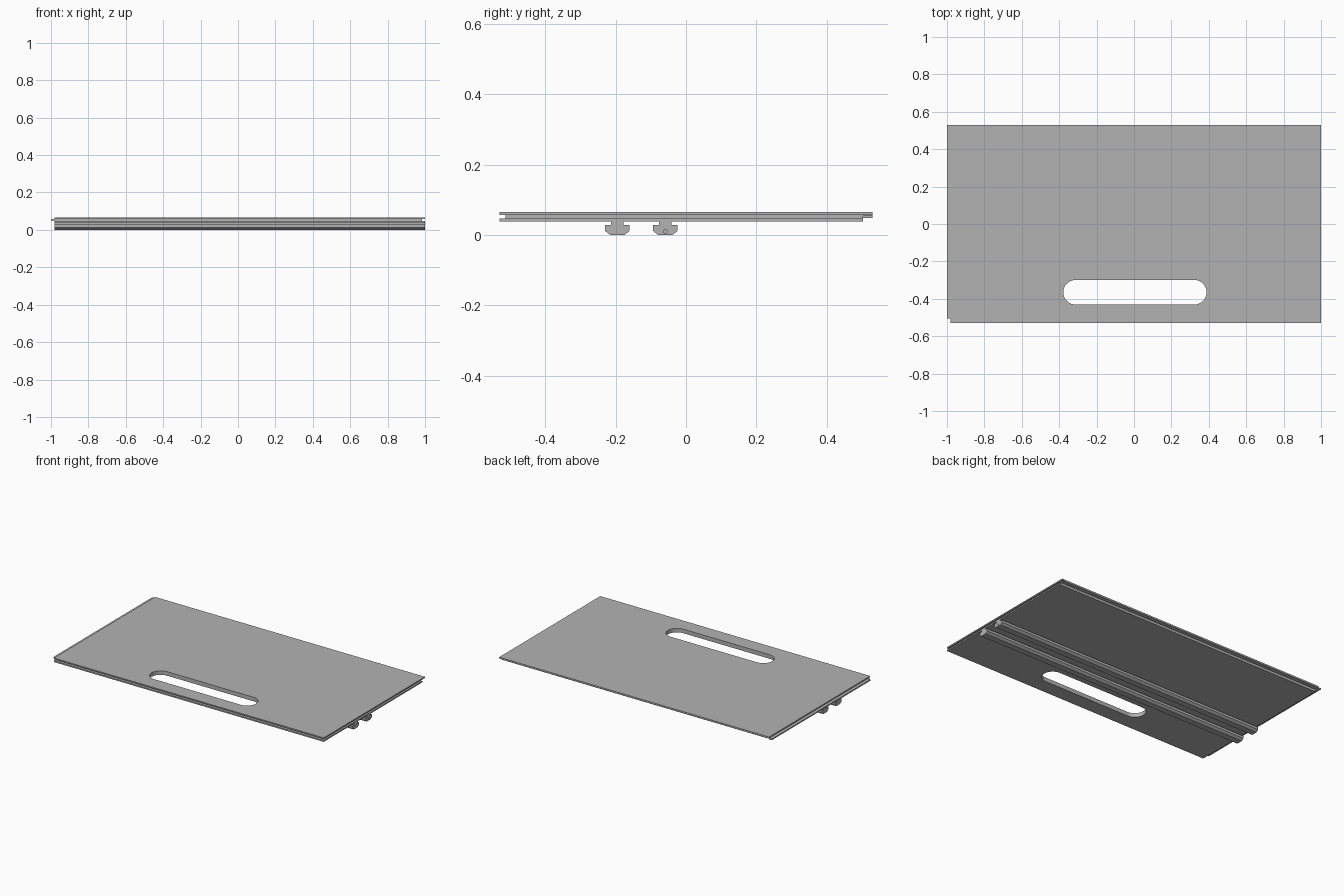
import bpy
import bmesh
import math

if "Cube" in bpy.data.objects:
    bpy.data.objects.remove(bpy.data.objects["Cube"], do_unlink=True)

grey = bpy.data.materials.new("plain_grey")
grey.use_nodes = True
grey.diffuse_color = (0.45, 0.45, 0.45, 1)
grey.node_tree.nodes["Principled BSDF"].inputs["Base Color"].default_value = grey.diffuse_color


def prism(name, outline, start, end, axis):
    """Extrude an outline along x (outline in y, z) or z (outline in x, y)."""
    bm = bmesh.new()
    place = (lambda p: (start, *p)) if axis == "x" else (lambda p: (*p, start))
    face = bm.faces.new([bm.verts.new(place(p)) for p in outline])
    moved = bmesh.ops.extrude_face_region(bm, geom=[face])["geom"]
    step = (end - start, 0, 0) if axis == "x" else (0, 0, end - start)
    bmesh.ops.translate(bm, vec=step, verts=[v for v in moved if isinstance(v, bmesh.types.BMVert)])
    bmesh.ops.recalc_face_normals(bm, faces=bm.faces)
    mesh = bpy.data.meshes.new(name)
    bm.to_mesh(mesh)
    bm.free()
    mesh.materials.append(grey)
    obj = bpy.data.objects.new(name, mesh)
    bpy.context.collection.objects.link(obj)
    return obj


def box(name, x0, x1, y0, y1, z0, z1):
    return prism(name, [(x0, y0), (x1, y0), (x1, y1), (x0, y1)], z0, z1, "z")


def cut(obj, cutter):
    """Subtract the cutter and discard it."""
    cutter.hide_render = True
    mod = obj.modifiers.new("cut", "BOOLEAN")
    mod.operation = "DIFFERENCE"
    mod.solver = "EXACT"
    mod.object = cutter
    bpy.context.view_layer.objects.active = obj
    bpy.ops.object.modifier_apply(modifier=mod.name)
    bpy.data.objects.remove(cutter, do_unlink=True)


def arc(cx, cy, r, a0, a1, n):
    return [(cx + r * math.cos(a0 + (a1 - a0) * i / n),
             cy + r * math.sin(a0 + (a1 - a0) * i / n)) for i in range(n + 1)]


LEFT, RIGHT, DEPTH = -0.98, 1.0, 0.53
BOTTOM, TOP = 0.038, 0.065

# Panel with grooves along its front and one end, and a lip along the back
panel = box("panel", LEFT, RIGHT, -DEPTH, DEPTH, BOTTOM, TOP)
cut(panel, box("front_groove_cutter", -1.1, 1.1, -0.6, -0.513, 0.047, 0.057))
cut(panel, box("end_groove_cutter", 0.983, 1.1, -0.6, 0.6, 0.047, 0.057))
cut(panel, box("back_rebate_cutter", -1.1, 1.1, 0.503, 0.6, 0.0, 0.054))

# Rounded hand slot
half = math.pi / 2
slot = arc(0.322, -0.365, 0.066, -half, half, 16) + arc(-0.312, -0.365, 0.066, half, 3 * half, 16)
cut(panel, prism("slot_cutter", slot, 0.0, 0.1, "z"))

# Tongue on the other end
box("end_tongue", -1.0, LEFT, -0.505, DEPTH, 0.049, 0.057)

# Pair of T-shaped rails underneath
half_rail = [(0.02, 0), (0.035, 0.012), (0.035, 0.028), (0.018, 0.028), (0.018, BOTTOM)]
section = half_rail + [(-y, z) for y, z in reversed(half_rail)]
for name, centre in (("front_rail", -0.195), ("rear_rail", -0.059)):
    rail = prism(name, [(centre + y, z) for y, z in section], LEFT, RIGHT, "x")

# Small blind hole in the end of the rear rail
hole = arc(-0.059, 0.01, 0.005, 0, math.tau, 12)[:-1]
cut(rail, prism("hole_cutter", hole, 0.96, 1.1, "x"))
